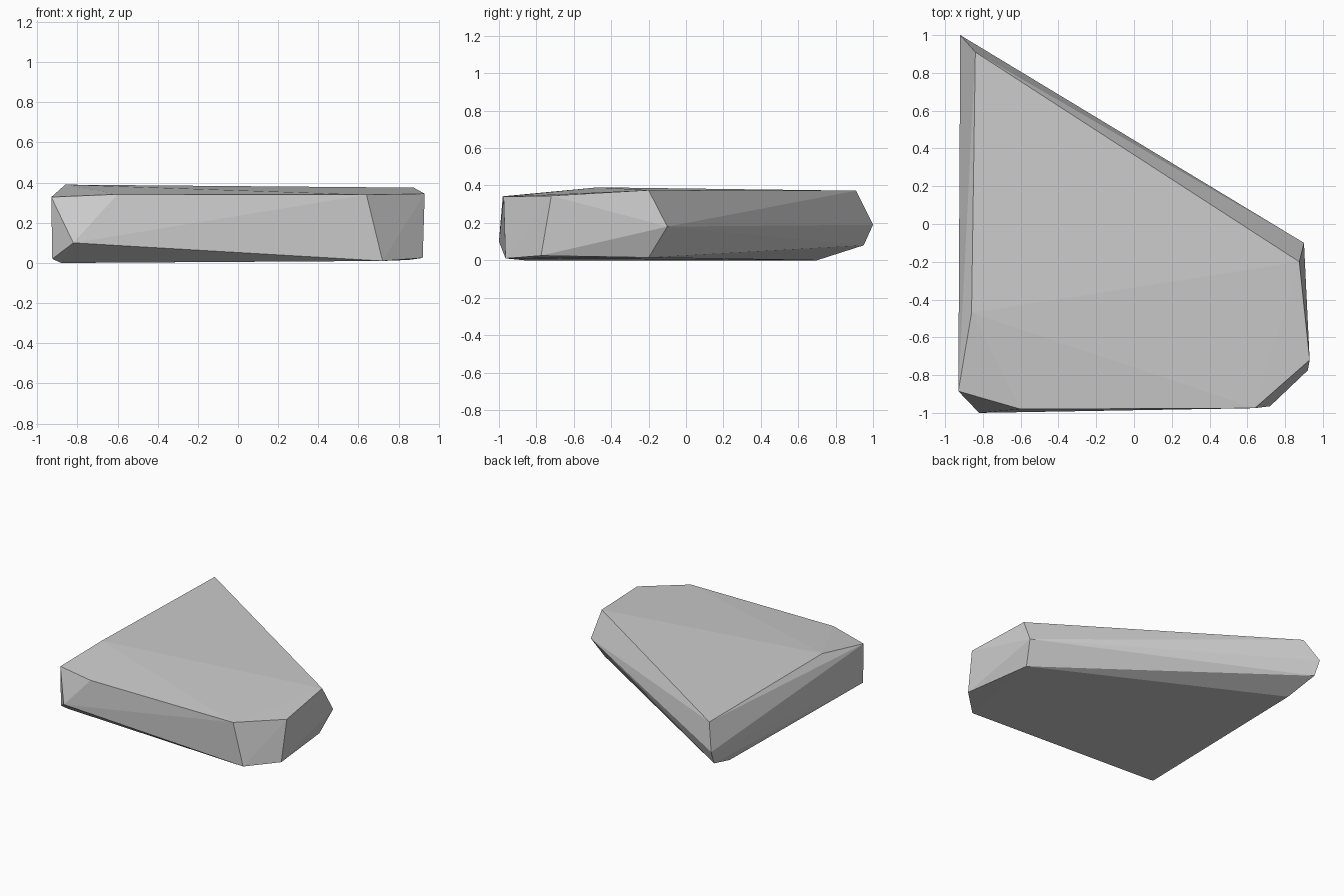
import bpy
import bmesh

cube = bpy.data.objects.get("Cube")
if cube:
    bpy.data.objects.remove(cube, do_unlink=True)

# Stone colour
stone = bpy.data.materials.new("stone grey")
stone.use_nodes = True
grey = (0.6, 0.6, 0.6, 1.0)
stone.diffuse_color = grey
bsdf = next(n for n in stone.node_tree.nodes if n.type == 'BSDF_PRINCIPLED')
bsdf.inputs["Base Color"].default_value = grey

# Corners of the slab, anticlockwise from the back left
top_rim = [(-0.84, 0.91, 0.372), (-0.86, -0.47, 0.39), (-0.93, -0.885, 0.328),
           (-0.60, -0.98, 0.342), (0.64, -0.975, 0.34), (0.93, -0.72, 0.345),
           (0.875, -0.20, 0.375)]
belt = [(-0.92, 1.0, 0.19), (-0.82, -1.0, 0.10), (0.90, -0.10, 0.18)]
base_rim = [(-0.91, 0.95, 0.08), (-0.87, 0.70, 0.0), (-0.925, -0.885, 0.02),
            (-0.88, -0.865, 0.0), (0.72, -0.965, 0.01), (0.92, -0.775, 0.025),
            (0.85, -0.20, 0.015)]

# Faceted stone: the convex skin around the three rings
bm = bmesh.new()
for corner in top_rim + belt + base_rim:
    bm.verts.new(corner)
bmesh.ops.convex_hull(bm, input=bm.verts[:])
bmesh.ops.recalc_face_normals(bm, faces=bm.faces[:])

mesh = bpy.data.meshes.new("stone_slab")
bm.to_mesh(mesh)
bm.free()
mesh.materials.append(stone)
slab = bpy.data.objects.new("stone_slab", mesh)
bpy.context.collection.objects.link(slab)
